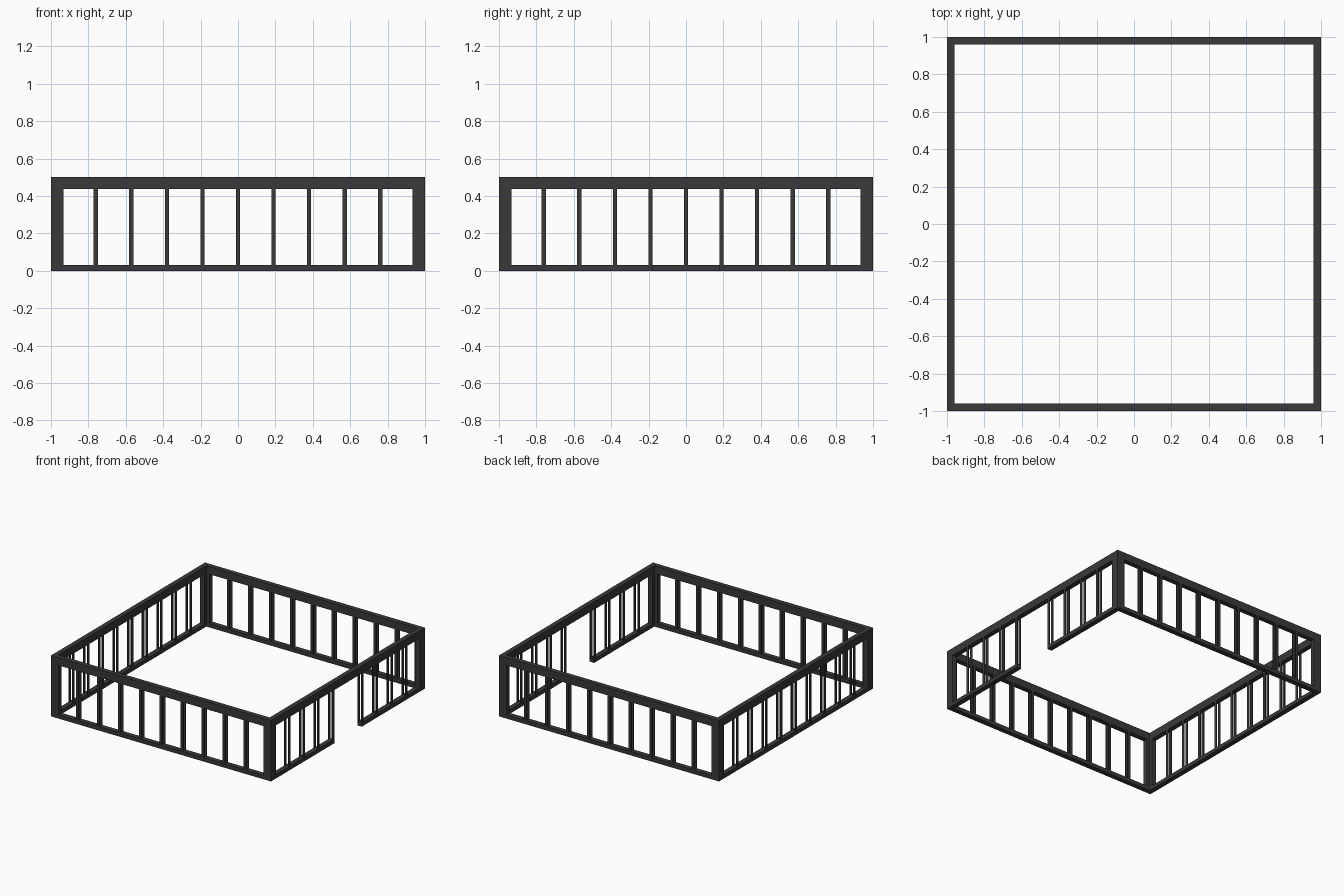
import bpy, bmesh, math
from mathutils import Matrix

if "Cube" in bpy.data.objects:
    bpy.data.objects.remove(bpy.data.objects["Cube"])

H = 0.5        # fence height
T = 0.04       # wall thickness
P = 0.067      # corner post width
RAIL_T = 0.437 # underside of top rail
RAIL_B = 0.032 # top of bottom rail
STEP = 0.19    # baluster spacing
BW = 0.023     # baluster width
BD = 0.007     # depth of each thin baluster strip

mat = bpy.data.materials.new("dark_grey_metal")
mat.diffuse_color = (0.042, 0.041, 0.041, 1)
mat.use_nodes = True
mat.node_tree.nodes["Principled BSDF"].inputs["Base Color"].default_value = mat.diffuse_color


def box(bm, x0, x1, y0, y1, z0, z1):
    m = Matrix.Translation(((x0 + x1) / 2, (y0 + y1) / 2, (z0 + z1) / 2))
    m = m @ Matrix.Diagonal((x1 - x0, y1 - y0, z1 - z0, 1))
    bmesh.ops.create_cube(bm, size=1, matrix=m)


def finish(bm, name, angle):
    bmesh.ops.rotate(bm, verts=bm.verts, cent=(0, 0, 0),
                     matrix=Matrix.Rotation(angle, 3, 'Z'))
    bmesh.ops.recalc_face_normals(bm, faces=bm.faces)
    me = bpy.data.meshes.new(name)
    bm.to_mesh(me)
    bm.free()
    me.materials.append(mat)
    ob = bpy.data.objects.new(name, me)
    bpy.context.collection.objects.link(ob)


# each wall is modelled at the front (y = -1) and turned into place
for i, side in enumerate(("front", "right", "back", "left")):
    ang = i * math.pi / 2
    gate = side == "right"      # opening in the middle of the right wall
    e = 1 - P

    # L-shaped corner post
    bm = bmesh.new()
    prof = [(-1, -1), (-e, -1), (-e, -1 + T), (-1 + T, -1 + T),
            (-1 + T, -e), (-1, -e)]
    f = bm.faces.new([bm.verts.new((x, y, 0)) for x, y in prof])
    top = bmesh.ops.extrude_face_region(bm, geom=[f])["geom"]
    bmesh.ops.translate(bm, vec=(0, 0, H),
                        verts=[v for v in top if isinstance(v, bmesh.types.BMVert)])
    finish(bm, side + "_corner_post", ang)

    # top rail
    bm = bmesh.new()
    box(bm, -e, e, -1, -1 + T, RAIL_T, H)
    finish(bm, side + "_top_rail", ang)

    # bottom rail, split at the opening
    bm = bmesh.new()
    g = STEP - BW / 2
    for a, b in ([(-e, -g), (g, e)] if gate else [(-e, e)]):
        box(bm, a, b, -1, -1 + T, 0, RAIL_B)
    finish(bm, side + "_bottom_rail", ang)

    # balusters: an outer and an inner strip
    bm = bmesh.new()
    for k in range(-4, 5):
        if gate and k == 0:
            continue
        x = k * STEP
        for y in (-1, -1 + T - BD):
            box(bm, x - BW / 2, x + BW / 2, y, y + BD, RAIL_B, RAIL_T)
    finish(bm, side + "_balusters", ang)
